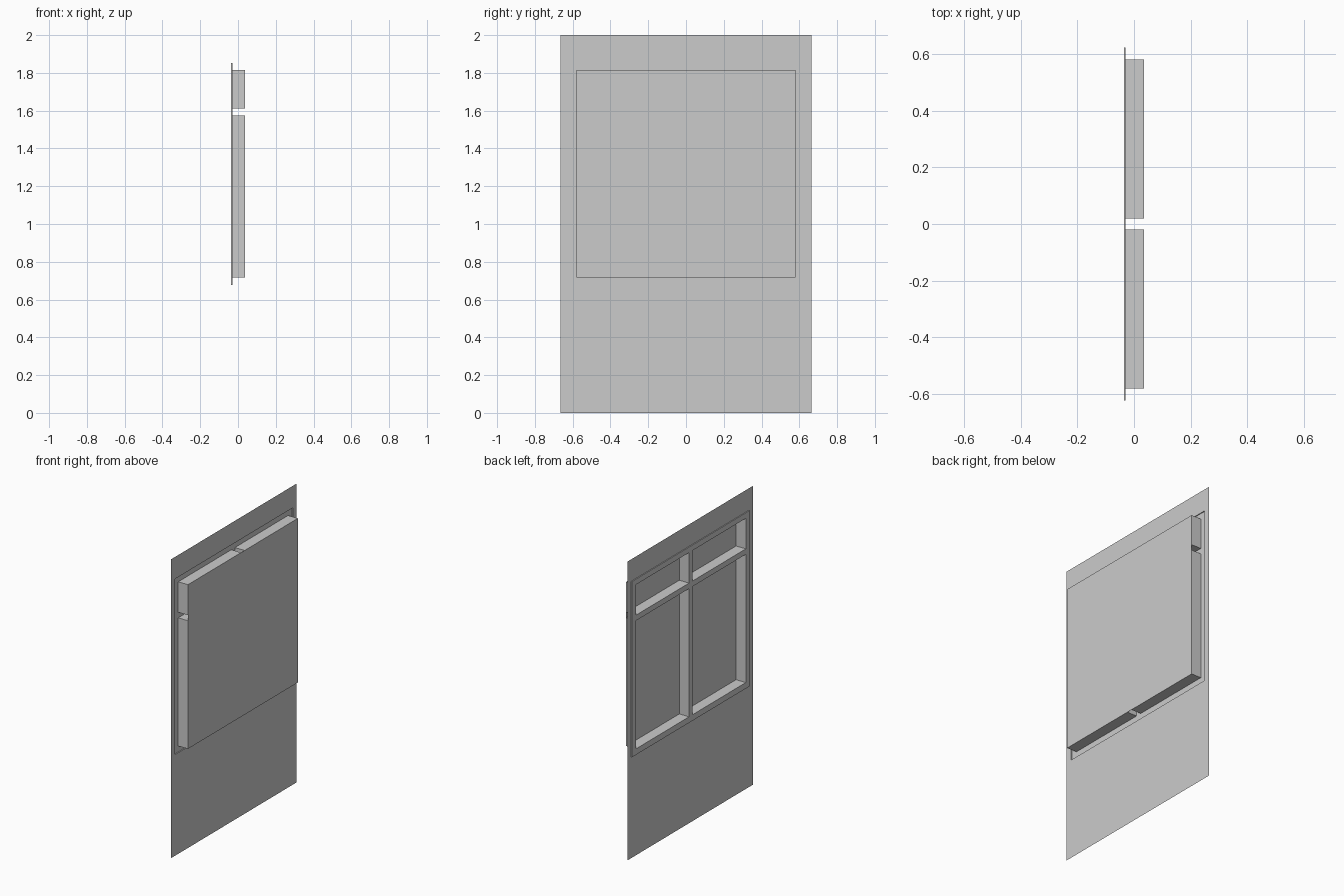
import bpy
import bmesh

if "Cube" in bpy.data.objects:
    bpy.data.objects.remove(bpy.data.objects["Cube"])

# Depth planes: raised frame face, wall sheet, pane back
X_FRAME, X_WALL, X_PANE = -0.036, -0.030, 0.036

# Outlines as (y0, y1, z0, z1)
WALL = (-0.664, 0.664, 0.0, 2.0)
RIM = (-0.622, 0.622, 0.677, 1.853)
PANE = (-0.581, 0.581, 0.717, 1.816)
BAR_Y, BAR_Z0, BAR_Z1 = 0.019, 1.575, 1.612
LIGHTS = [(y0, y1, z0, z1)
          for y0, y1 in ((PANE[0], -BAR_Y), (BAR_Y, PANE[1]))
          for z0, z1 in ((PANE[2], BAR_Z0), (BAR_Z1, PANE[3]))]


def finish(name, bm):
    bmesh.ops.remove_doubles(bm, verts=bm.verts, dist=1e-5)
    mesh = bpy.data.meshes.new(name)
    bm.to_mesh(mesh)
    bm.free()
    obj = bpy.data.objects.new(name, mesh)
    bpy.context.collection.objects.link(obj)
    return obj


def add_face(bm, points):
    bm.faces.new([bm.verts.new(p) for p in points])


def add_sheet(bm, x, outer, holes=()):
    """Flat sheet facing -x, with rectangular holes left open."""
    ys = sorted({v for r in (outer, *holes) for v in r[:2]})
    zs = sorted({v for r in (outer, *holes) for v in r[2:]})
    for a, b in zip(ys, ys[1:]):
        for c, d in zip(zs, zs[1:]):
            y, z = (a + b) / 2, (c + d) / 2
            if any(h[0] < y < h[1] and h[2] < z < h[3] for h in holes):
                continue
            add_face(bm, [(x, a, c), (x, a, d), (x, b, d), (x, b, c)])


def add_sleeve(bm, rect, xa, xb):
    """Four side walls around a rectangle, running from xa to xb."""
    y0, y1, z0, z1 = rect
    ring = [(y0, z0), (y1, z0), (y1, z1), (y0, z1)]
    for (ya, za), (yb, zb) in zip(ring, ring[1:] + ring[:1]):
        add_face(bm, [(xa, ya, za), (xa, yb, zb), (xb, yb, zb), (xb, ya, za)])


# Wall sheet with the window opening
bm = bmesh.new()
add_sheet(bm, X_WALL, WALL, [RIM])
finish("wall", bm)

# Raised frame: face with four openings, plus its outer edge
bm = bmesh.new()
add_sheet(bm, X_FRAME, RIM, LIGHTS)
add_sleeve(bm, RIM, X_WALL, X_FRAME)
# Deep reveals behind each opening
for light in LIGHTS:
    add_sleeve(bm, light, X_FRAME, X_PANE)
finish("window_frame", bm)

# Single pane closing the back of all reveals
bm = bmesh.new()
add_sheet(bm, X_PANE, PANE)
finish("window_pane", bm)
